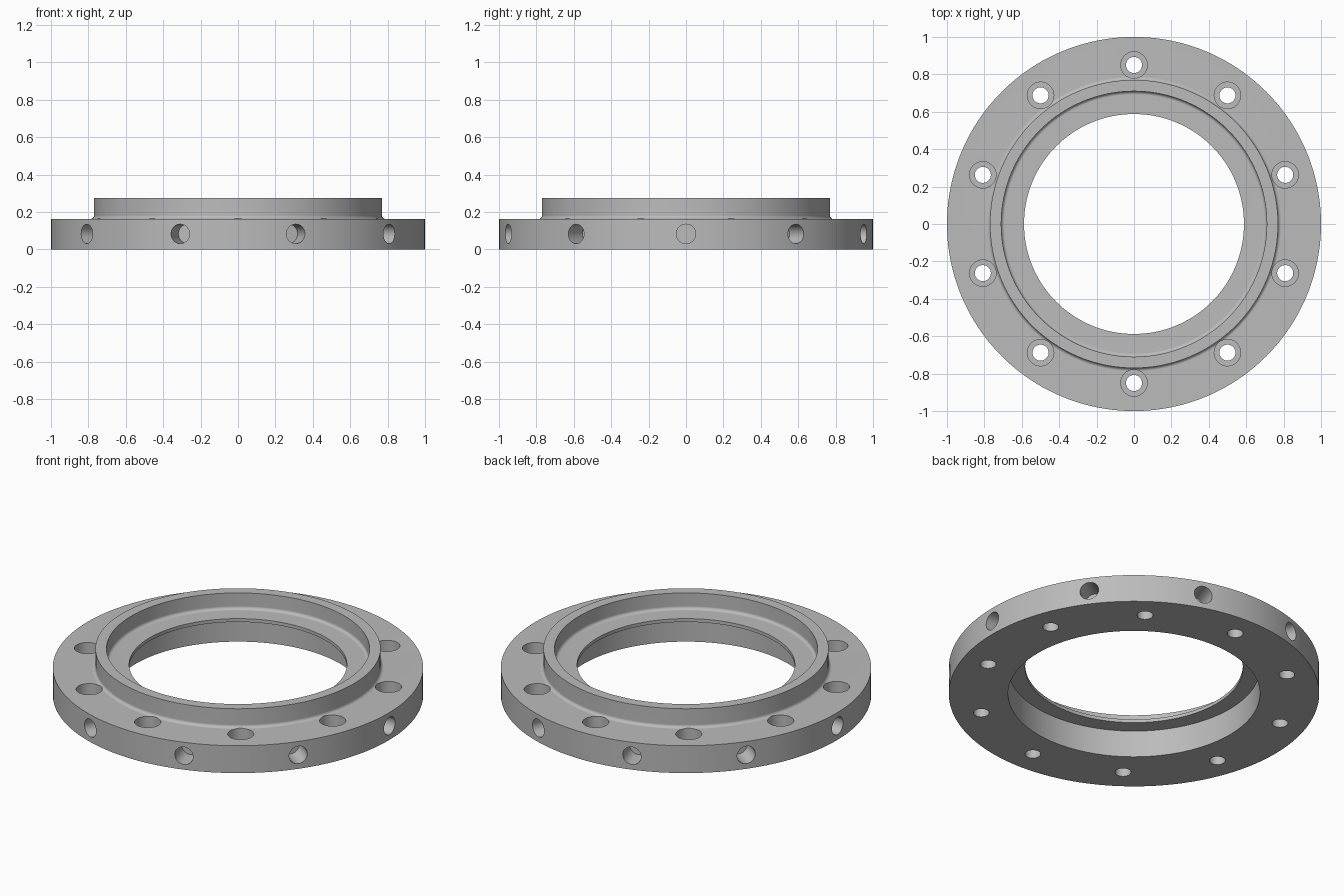
import bpy, bmesh, math
from mathutils import Matrix, Vector

cube = bpy.data.objects.get("Cube")
if cube:
    bpy.data.objects.remove(cube, do_unlink=True)

HOLES = 10
FLANGE_TOP, HUB_TOP = 0.163, 0.276
MID_HEIGHT = 0.083

steel = bpy.data.materials.new("grey steel")
steel.use_nodes = True
grey = (0.5, 0.5, 0.5, 1)
steel.diffuse_color = grey
steel.node_tree.nodes["Principled BSDF"].inputs["Base Color"].default_value = grey


def lathe(bm, profile, segments, matrix=Matrix()):
    """Spin a closed (radius, height) outline about z, then place it."""
    part = bmesh.new()
    verts = [part.verts.new((r, 0, z)) for r, z in profile]
    edges = [part.edges.new((v, verts[(i + 1) % len(verts)])) for i, v in enumerate(verts)]
    bmesh.ops.spin(part, geom=verts + edges, cent=(0, 0, 0), axis=(0, 0, 1),
                   angle=math.tau, steps=segments)
    bmesh.ops.remove_doubles(part, verts=part.verts, dist=1e-5)
    bmesh.ops.dissolve_degenerate(part, edges=part.edges, dist=1e-6)
    bmesh.ops.recalc_face_normals(part, faces=part.faces)
    part.transform(matrix)
    temp = bpy.data.meshes.new("temp")
    part.to_mesh(temp)
    part.free()
    bm.from_mesh(temp)
    bpy.data.meshes.remove(temp)


def make_object(name, bm):
    mesh = bpy.data.meshes.new(name)
    bm.to_mesh(mesh)
    bm.free()
    mesh.materials.append(steel)
    obj = bpy.data.objects.new(name, mesh)
    bpy.context.collection.objects.link(obj)
    return obj


def fillet(cx, cz, radius, start, steps=5):
    """Quarter-round points, running clockwise from the start angle."""
    angles = [math.radians(start - 90 * i / steps) for i in range(steps + 1)]
    return [(cx + radius * math.cos(a), cz + radius * math.sin(a)) for a in angles]


# Flange body: outer rim, raised hub, recess, thin lip and lower counterbore
f = 0.018
lip_bottom, lip_top = 0.16, 0.18
outline = [(0.68, 0), (1, 0), (1, FLANGE_TOP)]
outline += fillet(0.77 + f, FLANGE_TOP + f, f, 270)
outline += [(0.77, HUB_TOP), (0.71, HUB_TOP)]
outline += fillet(0.71 - f, lip_top + f, f, 0)
outline += [(0.588, lip_top), (0.588, lip_bottom), (0.68, lip_bottom)]
bm = bmesh.new()
lathe(bm, outline, 160)
flange = make_object("flange_ring", bm)

# Cutters: stepped bolt holes from above, blind holes in the rim between them
bolt = [(0, -0.05), (0.043, -0.05), (0.043, 0.07), (0.071, 0.07), (0.071, 0.22), (0, 0.22)]
blind = [(0, 0.87), (0.052, 0.87), (0.052, 1.1), (0, 1.1)]
bm = bmesh.new()
for i in range(HOLES):
    turn = math.tau * i / HOLES
    lathe(bm, bolt, 32, Matrix.Rotation(turn, 4, 'Z') @ Matrix.Translation((0, 0.85, 0)))
    lathe(bm, blind, 32, Matrix.Rotation(turn, 4, 'Z')
          @ Matrix.Translation((0, 0, MID_HEIGHT)) @ Matrix.Rotation(math.pi / 2, 4, 'Y'))
cutter = make_object("hole_cutter", bm)
cutter.hide_render = True

# Cut the holes and bake the result
cut = flange.modifiers.new("holes", 'BOOLEAN')
cut.operation = 'DIFFERENCE'
cut.solver = 'EXACT'
cut.object = cutter
bpy.ops.object.select_all(action='DESELECT')
flange.select_set(True)
bpy.context.view_layer.objects.active = flange
bpy.ops.object.modifier_apply(modifier=cut.name)
bpy.data.objects.remove(cutter, do_unlink=True)

# Smooth round walls, crisp machined edges, flat faces kept flat
bpy.ops.object.shade_smooth_by_angle(angle=math.radians(30))
weighted = flange.modifiers.new("flat_faces", 'WEIGHTED_NORMAL')
weighted.keep_sharp = True
